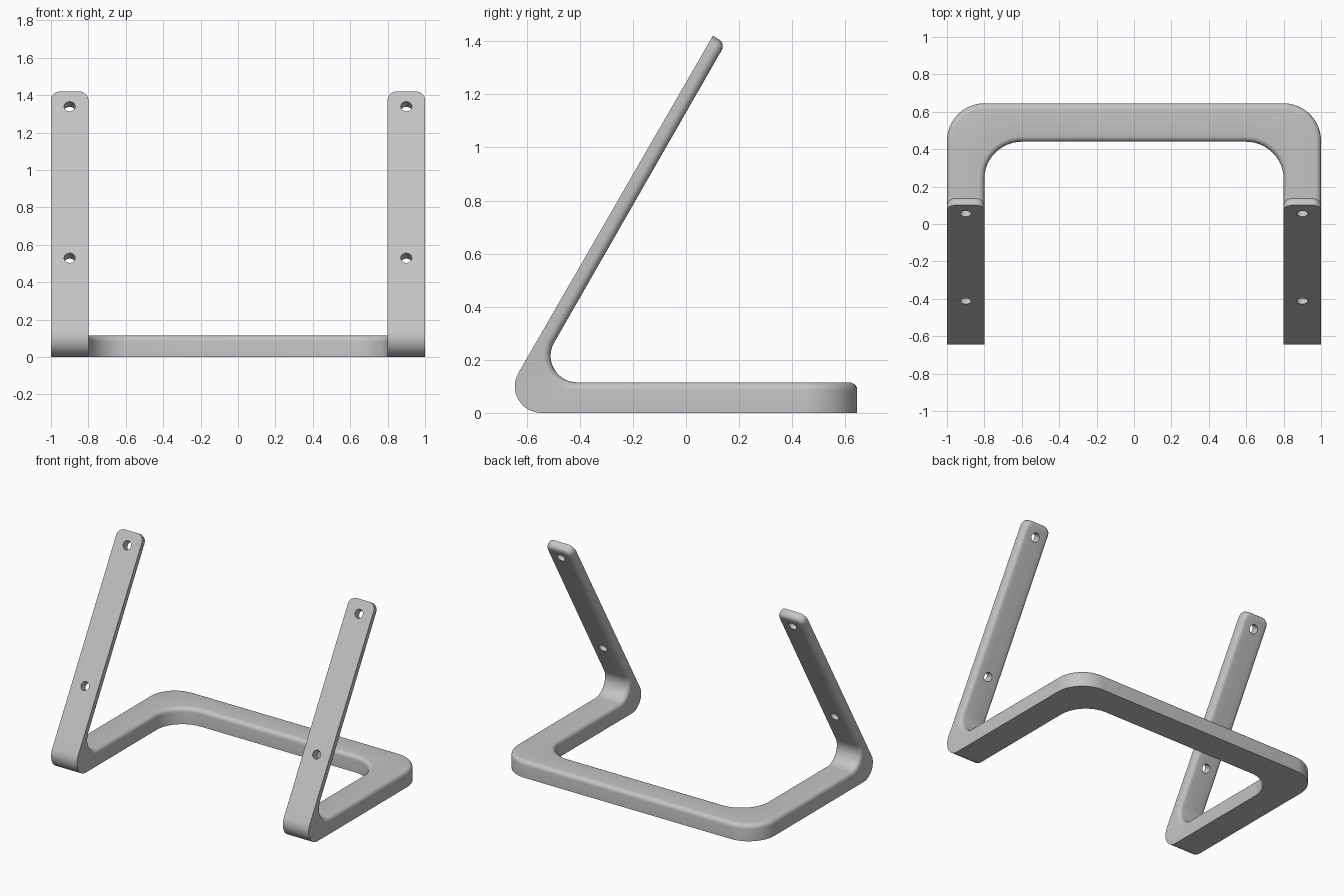
import bpy, bmesh, math
from mathutils import Vector, Matrix

cube = bpy.data.objects.get("Cube")
if cube:
    bpy.data.objects.remove(cube, do_unlink=True)

OUT, IN = 1.0, 0.8            # outer and inner x of each arm
BASE_H, THICK = 0.115, 0.056  # base height, arm thickness
TIP_R, BEND_R, PLAN_R, FILLET = 0.05, 0.1, 0.2, 0.03
LEAN = math.radians(60)
up = Vector((0, math.cos(LEAN), math.sin(LEAN)))
back = Vector((0, math.sin(LEAN), -math.cos(LEAN)))
tip = Vector((0, 0.101, 1.42))

mat = bpy.data.materials.new("grey")
mat.use_nodes = True
grey = (0.55, 0.55, 0.55, 1)
mat.diffuse_color = grey
mat.node_tree.nodes["Principled BSDF"].inputs["Base Color"].default_value = grey


def arc(a, b, n):
    return [math.radians(a + (b - a) * i / n) for i in range(n + 1)]


def section(outer_low, inner_low, inner_high, outer_high):
    return [Vector(p) for p in (outer_low, inner_low, inner_high, outer_high)]


# Cross-sections along the left half: rounded tip, bend, then plan corner
sections = []
for t in arc(0, 90, 6):
    low = tip - up * TIP_R * (1 - math.cos(t))
    high = low + back * THICK
    inset = TIP_R * (1 - math.sin(t))
    xo, xi = OUT - inset, IN + inset
    sections.append(section((xo, *low.yz), (xi, *low.yz), (xi, *high.yz), (xo, *high.yz)))
for t in arc(150, 270, 14):
    c, s = BEND_R * math.cos(t), BEND_R * math.sin(t)
    low = (-0.545 + c, BEND_R + s)
    high = (-0.41 + c, BASE_H + BEND_R + s)
    sections.append(section((OUT, *low), (IN, *low), (IN, *high), (OUT, *high)))
for t in arc(0, 90, 12):
    c, s = PLAN_R * math.cos(t), PLAN_R * math.sin(t)
    o, i = (0.8 + c, 0.445 + s), (0.6 + c, 0.24 + s)
    sections.append(section((*o, 0), (*i, 0), (*i, BASE_H), (*o, BASE_H)))

# Mirror the sections to continue round to the right arm
sections += [[Vector((-p.x, p.y, p.z)) for p in sec] for sec in reversed(sections)]

# Loft the frame and round its upper edges
bm = bmesh.new()
rings = [[bm.verts.new(p) for p in sec] for sec in sections]
for a, b in zip(rings, rings[1:]):
    for k in range(4):
        j = (k + 1) % 4
        bm.faces.new((a[k], a[j], b[j], b[k]))
bm.faces.new(rings[0])
bm.faces.new(rings[-1])
bmesh.ops.recalc_face_normals(bm, faces=bm.faces)
edges = [bm.edges.get((a[k], b[k])) for a, b in zip(rings, rings[1:]) for k in (2, 3)]
edges += [bm.edges.get((r[2], r[3])) for r in (rings[0], rings[-1])]
bmesh.ops.bevel(bm, geom=edges, offset=FILLET, offset_type='OFFSET', segments=5,
                profile=0.5, affect='EDGES', clamp_overlap=False)
mesh = bpy.data.meshes.new("stand_frame")
bm.to_mesh(mesh)
bm.free()
mesh.materials.append(mat)
frame = bpy.data.objects.new("stand_frame", mesh)
bpy.context.collection.objects.link(frame)

# Screw holes straight through the arms
bm = bmesh.new()
turn = back.to_track_quat('Z', 'Y').to_matrix().to_4x4()
for x in (-0.9, 0.9):
    for z in (0.53, 1.34):
        y = tip.y - (tip.z - z) / math.tan(LEAN)
        bmesh.ops.create_cone(bm, cap_ends=True, segments=32, radius1=0.03, radius2=0.03,
                              depth=0.3, matrix=Matrix.Translation((x, y, z)) @ turn)
mesh = bpy.data.meshes.new("hole_cutter")
bm.to_mesh(mesh)
bm.free()
mesh.materials.append(mat)
cutter = bpy.data.objects.new("hole_cutter", mesh)
bpy.context.collection.objects.link(cutter)
cutter.hide_render = True

cut = frame.modifiers.new("holes", 'BOOLEAN')
cut.operation = 'DIFFERENCE'
cut.solver = 'EXACT'
cut.object = cutter
bpy.ops.object.select_all(action='DESELECT')
frame.select_set(True)
bpy.context.view_layer.objects.active = frame
bpy.ops.object.modifier_apply(modifier=cut.name)
bpy.data.objects.remove(cutter, do_unlink=True)
bpy.ops.object.shade_smooth_by_angle(angle=math.radians(30))
